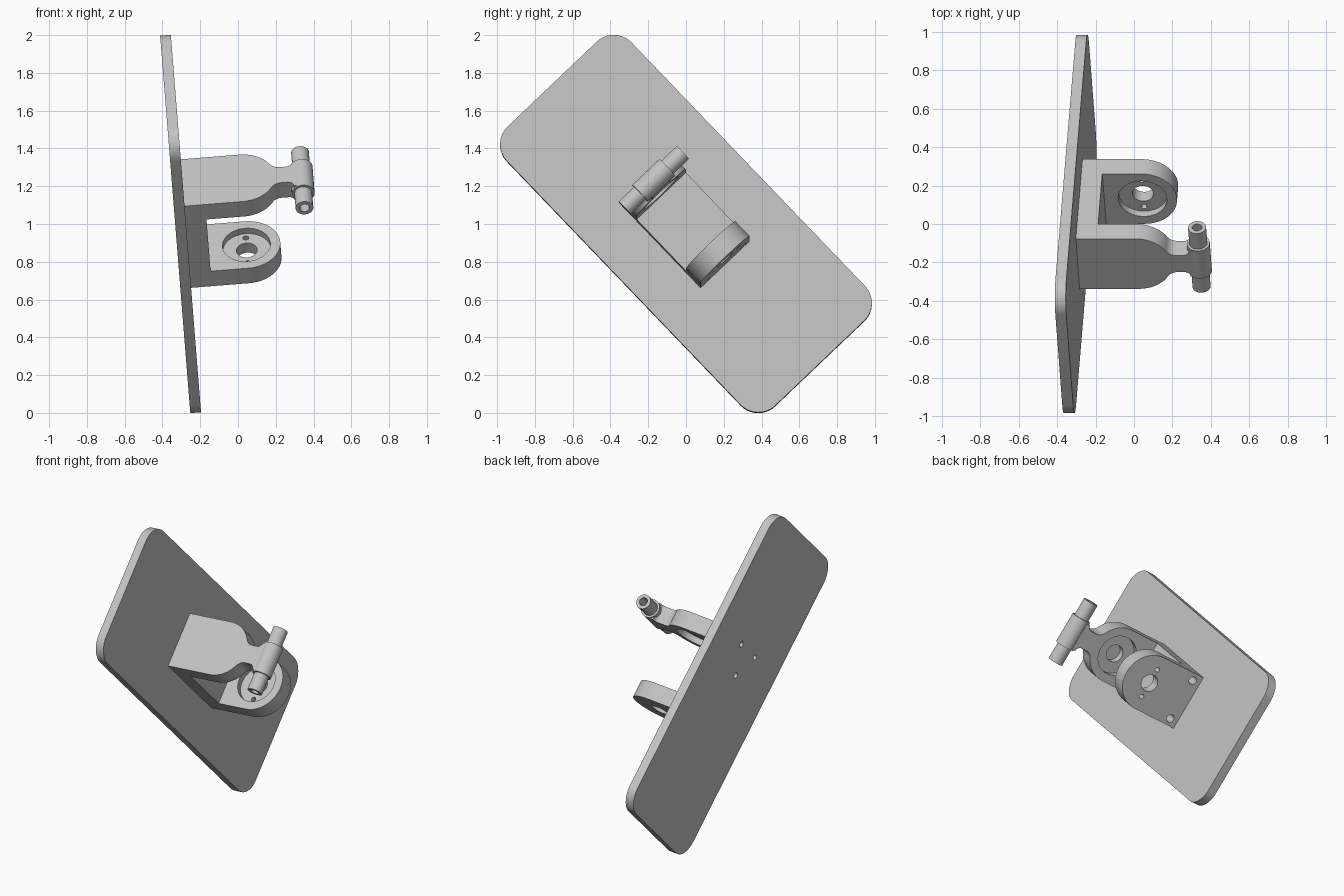
import bpy
import bmesh
from math import sin, cos, pi, radians, atan, atan2, sqrt
from mathutils import Matrix, Vector

cube = bpy.data.objects.get("Cube")
if cube:
    bpy.data.objects.remove(cube, do_unlink=True)

grey = bpy.data.materials.new("plain grey")
grey.use_nodes = True
colour = (0.55, 0.55, 0.55, 1)
grey.diffuse_color = colour
grey.node_tree.nodes["Principled BSDF"].inputs["Base Color"].default_value = colour

# Model frame: local x leaves the board, y runs along it, z across it
tilt, spin = atan(0.08), radians(46.3)
out = Vector((cos(tilt), 0, sin(tilt)))
up = Vector((-sin(tilt), 0, cos(tilt)))
side = Vector((0, 1, 0))
along = side * cos(spin) - up * sin(spin)
across = side * sin(spin) + up * cos(spin)
frame = Matrix((out, along, across)).transposed().to_4x4()
THICK = 0.057
frame.translation = Vector((-0.304, 0, 1)) + out * THICK / 2


def arc(a, b, r, start, end, steps=16):
    angles = [radians(start + (end - start) * i / steps) for i in range(steps + 1)]
    return [(a + r * cos(t), b + r * sin(t)) for t in angles]


def circle(a, b, r):
    return arc(a, b, r, 0, 360, 48)[:-1]


def prism(name, outline, low, high, axes):
    """Extrude a 2D outline; axes gives the local axis of each coordinate."""
    bm = bmesh.new()

    def place(p, depth):
        co = Vector()
        for axis, value in zip(axes, (p[0], p[1], depth)):
            co["xyz".index(axis)] = value
        return bm.verts.new(co)

    face = bm.faces.new([place(p, low) for p in outline])
    grown = bmesh.ops.extrude_face_region(bm, geom=[face])
    shift = Vector()
    shift["xyz".index(axes[2])] = high - low
    verts = [g for g in grown["geom"] if isinstance(g, bmesh.types.BMVert)]
    bmesh.ops.translate(bm, verts=verts, vec=shift)
    bmesh.ops.recalc_face_normals(bm, faces=bm.faces)
    mesh = bpy.data.meshes.new(name)
    bm.to_mesh(mesh)
    bm.free()
    mesh.materials.append(grey)
    obj = bpy.data.objects.new(name, mesh)
    obj.matrix_world = frame
    bpy.context.collection.objects.link(obj)
    return obj


def drill(obj, holes, axes):
    """Cut round holes, each given as centre, radius, low and high."""
    for a, b, r, low, high in holes:
        cutter = prism("cutter", circle(a, b, r), low, high, axes)
        cutter.hide_render = True
        mod = obj.modifiers.new("hole", "BOOLEAN")
        mod.operation = "DIFFERENCE"
        mod.solver = "EXACT"
        mod.object = cutter
        bpy.context.view_layer.update()
        graph = bpy.context.evaluated_depsgraph_get()
        cut = bpy.data.meshes.new_from_object(obj.evaluated_get(graph))
        obj.modifiers.clear()
        obj.data = cut
        bpy.data.objects.remove(cutter, do_unlink=True)


# Board with rounded corners and three screw holes in its back
L, W, R = 1.025, 0.456, 0.13
corners = [(1, 1, 0), (-1, 1, 90), (-1, -1, 180), (1, -1, 270)]
outline = []
for sa, sb, start in corners:
    outline += arc(sa * (L - R), sb * (W - R), R, start, start + 90)
board = prism("board", outline, -THICK, 0, "yzx")
drill(board, [(a, b, 0.018, -0.1, 0.05)
              for a, b in ((-0.24, 0.11), (-0.24, -0.11), (-0.07, 0))], "yzx")

# Bracket foot between the two arms
HALF, WIDE, ARM, CENTRE = 0.30, 0.18, 0.11, 0.31
INNER = HALF - ARM
foot = prism("bracket_foot", [(0, -WIDE), (ARM, -WIDE), (ARM, WIDE), (0, WIDE)],
             -INNER, INNER, "xzy")

# Lower arm: round end, bearing seat, through hole and screw holes
outline = [(0, -WIDE)] + arc(CENTRE, 0, WIDE, -90, 90, 40) + [(0, WIDE)]
lower_arm = prism("lower_arm", outline, INNER, HALF, "xzy")
drill(lower_arm, [(CENTRE, 0, 0.127, INNER - 0.1, INNER + 0.04),
                  (CENTRE, 0, 0.055, INNER, HALF + 0.1)]
      + [(CENTRE, s * 0.095, 0.015, INNER, HALF + 0.1) for s in (-1, 1)]
      + [(0.055, s * 0.135, 0.025, HALF - 0.08, HALF + 0.1) for s in (-1, 1)], "xzy")

# Upper arm: round end flowing into a neck that flares at the hinge barrel
NECK, FILLET, FLARE = 0.06, 0.06, 0.03
reach = sqrt((WIDE + FILLET) ** 2 - (NECK + FILLET) ** 2)
turn = atan2(NECK + FILLET, reach) * 180 / pi
half = [(0, WIDE)] + arc(CENTRE, 0, WIDE, 90, turn)
half += arc(CENTRE + reach, NECK + FILLET, FILLET, turn + 180, 270)
half += arc(0.555, NECK + FLARE, FLARE, 270, 360, 8)
half += [(0.61, NECK + FLARE)]
outline = half + [(a, -b) for a, b in reversed(half)]
upper_arm = prism("upper_arm", outline, -HALF, -INNER, "xzy")
drill(upper_arm, [(CENTRE, 0, 0.127, -INNER - 0.04, 0),
                  (CENTRE, 0, 0.055, -INNER - 0.085, 0)], "xzy")

# Hinge barrel and hollow-ended pin
PIN = (0.632, -0.248)
barrel = prism("hinge_barrel", circle(*PIN, 0.06), -0.1, 0.1, "xyz")
pin = prism("hinge_pin", circle(*PIN, 0.047), -0.213, 0.213, "xyz")
drill(pin, [(*PIN, 0.026, s * 0.16 - 0.08, s * 0.16 + 0.08) for s in (-1, 1)], "xyz")

# Smooth the round walls and keep the edges sharp
parts = [board, foot, lower_arm, upper_arm, barrel, pin]
for obj in bpy.context.selected_objects:
    obj.select_set(False)
for obj in parts:
    obj.select_set(True)
bpy.context.view_layer.objects.active = board
bpy.ops.object.shade_smooth_by_angle(angle=radians(30))
